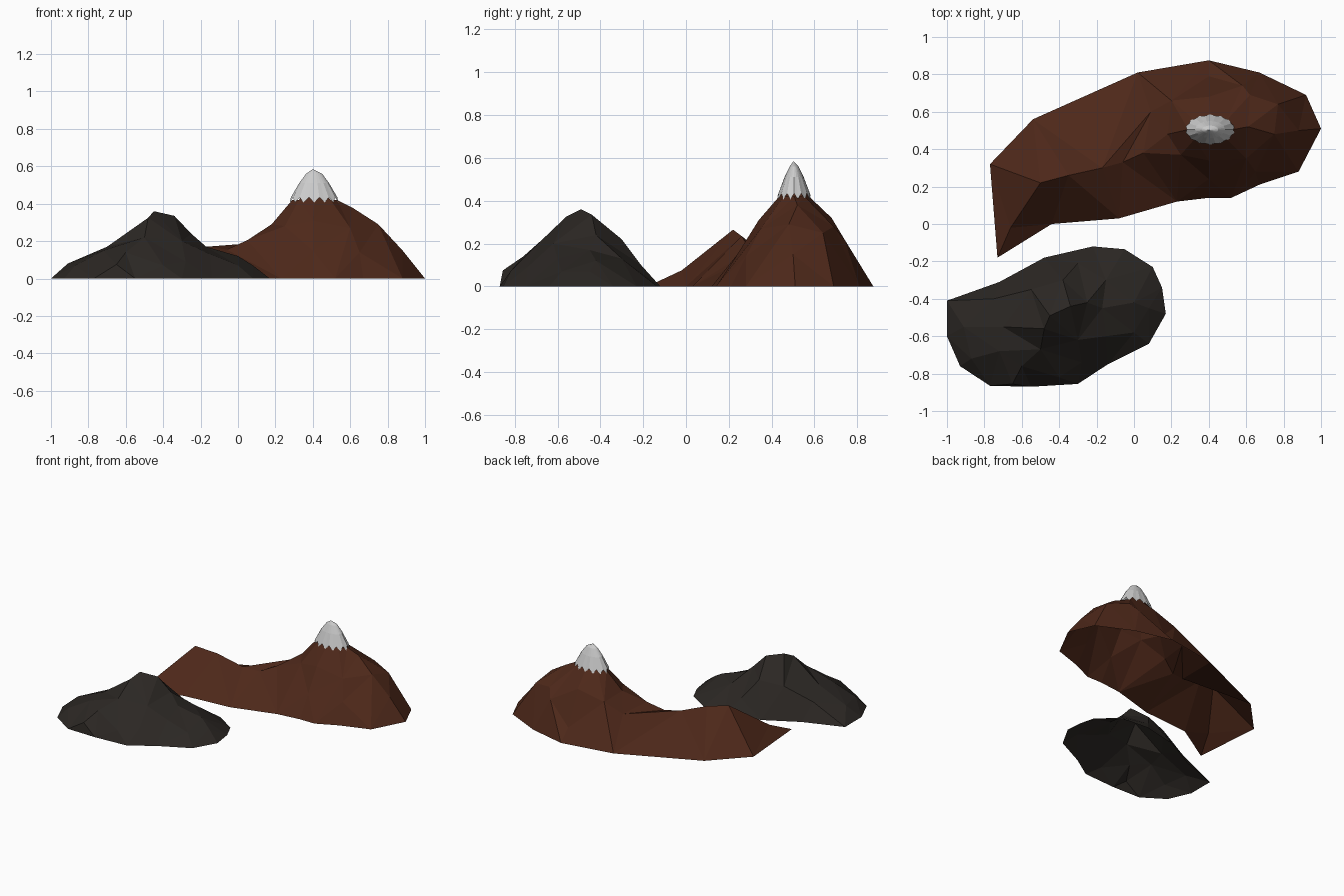
import bpy, bmesh, math
from mathutils import Vector
from mathutils.geometry import delaunay_2d_cdt

if "Cube" in bpy.data.objects:
    bpy.data.objects.remove(bpy.data.objects["Cube"])


def finish(name, bm, color):
    bmesh.ops.recalc_face_normals(bm, faces=bm.faces)
    # open shells: make sure they face up
    if sum(f.normal.z * f.calc_area() for f in bm.faces) < 0:
        bmesh.ops.reverse_faces(bm, faces=bm.faces)
    me = bpy.data.meshes.new(name)
    bm.to_mesh(me)
    bm.free()
    mat = bpy.data.materials.new(name + "_color")
    mat.diffuse_color = (*color, 1)
    mat.use_nodes = True
    mat.node_tree.nodes["Principled BSDF"].inputs["Base Color"].default_value = mat.diffuse_color
    me.materials.append(mat)
    ob = bpy.data.objects.new(name, me)
    bpy.context.collection.objects.link(ob)
    return ob


def terrain(name, outline, spots, ridge, color):
    """Low-poly terrain: base outline at z=0 plus spot heights; the first
    `ridge` spots form a crest line that starts at outline point 0."""
    n = len(outline)
    pts = [(x, y, 0) for x, y in outline] + spots
    chain = [0] + list(range(n, n + ridge)) if ridge else []
    out = delaunay_2d_cdt([Vector(p[:2]) for p in pts],
                          list(zip(chain, chain[1:])), [list(range(n))], 1, 1e-5)
    bm = bmesh.new()
    vs = [bm.verts.new((v.x, v.y, pts[src[0]][2] if src else 0))
          for v, src in zip(out[0], out[3])]
    for f in out[2]:
        bm.faces.new([vs[i] for i in f])
    return finish(name, bm, color)


def ellipse(cx, cy, rx, ry, z, n, turn=0.0):
    return [(cx + rx * math.cos(turn + math.tau * i / n),
             cy + ry * math.sin(turn + math.tau * i / n), z) for i in range(n)]


# Brown mountain with a main peak and a lower western peak
brown_base = [(-.73, -.18), (-.44, 0), (-.08, .03), (.23, .12), (.4, .14), (.52, .14),
              (.67, .21), (.88, .28), (1, .51), (.92, .69), (.67, .81), (.4, .875),
              (.02, .81), (-.54, .56), (-.77, .32)]
crest = [(-.66, -.02, .075), (-.5, .22, .265), (-.35, .26, .235), (-.17, .30, .17),
         (-.06, .33, .155), (.05, .38, .205), (.18, .48, .29)]
slopes = [(.75, .48, .29), (.77, .64, .25), (.61, .52, .38), (.62, .69, .28),
          (.4, .68, .32), (.2, .66, .27), (.25, .37, .28), (.4, .34, .31),
          (.6, .35, .27), (.4, .24, .15), (.65, .28, .14), (.4, .79, .08),
          (.58, .74, .22), (.88, .5, .15), (.09, .6, .19)]
summit = ellipse(.41, .505, .12, .07, .42, 8) + [(.4, .5, .52)]
terrain("brown_mountain", brown_base, crest + slopes + summit, len(crest), (.075, .021, .010))

# Dark hill in front
dark_base = [(-1, -.41), (-1, -.6), (-.93, -.76), (-.77, -.865), (-.55, -.87), (-.3, -.855),
             (-.14, -.75), (.08, -.64), (.17, -.48), (.15, -.34), (.1, -.23),
             (-.05, -.135), (-.22, -.12), (-.48, -.18), (-.72, -.31)]
dark_spots = [(-.45, -.49, .36), (-.34, -.44, .335), (-.48, -.56, .325), (-.5, -.67, .22),
              (-.6, -.76, .14), (-.65, -.855, .075), (-.7, -.55, .17), (-.72, -.68, .15),
              (-.91, -.55, .08), (-.87, -.72, .07), (-.75, -.4, .12), (-.55, -.35, .2),
              (-.38, -.3, .22), (-.3, -.21, .1), (-.25, -.42, .24), (-.17, -.45, .17),
              (-.15, -.3, .13), (0, -.42, .12), (.08, -.45, .07), (0, -.58, .07),
              (-.15, -.6, .13), (-.3, -.62, .2), (-.28, -.74, .09), (-.4, -.82, .07)]
terrain("dark_hill", dark_base, dark_spots, 0, (.024, .020, .017))

# Snow cap with a zigzag lower edge
N = 28
bm = bmesh.new()
rings = []
for rx, ry, z in [(.128, .078, .42), (.08, .045, .51), (.043, .021, .56)]:
    ring = []
    for i, (x, y, _) in enumerate(ellipse(.407, .505, rx, ry, z, N)):
        k, dz = (1.04, -.014) if i % 2 else (.97, .014)
        if z > .5:
            k, dz = 1, 0
        ring.append(bm.verts.new((.407 + (x - .407) * k, .505 + (y - .505) * k, z + dz)))
    rings.append(ring)
top = bm.verts.new((.4, .502, .585))
for i in range(N):
    j = (i + 1) % N
    for a, b in zip(rings, rings[1:]):
        bm.faces.new((a[i], a[j], b[j], b[i]))
    bm.faces.new((rings[-1][i], rings[-1][j], top))
finish("snow_cap", bm, (.8, .8, .8))
